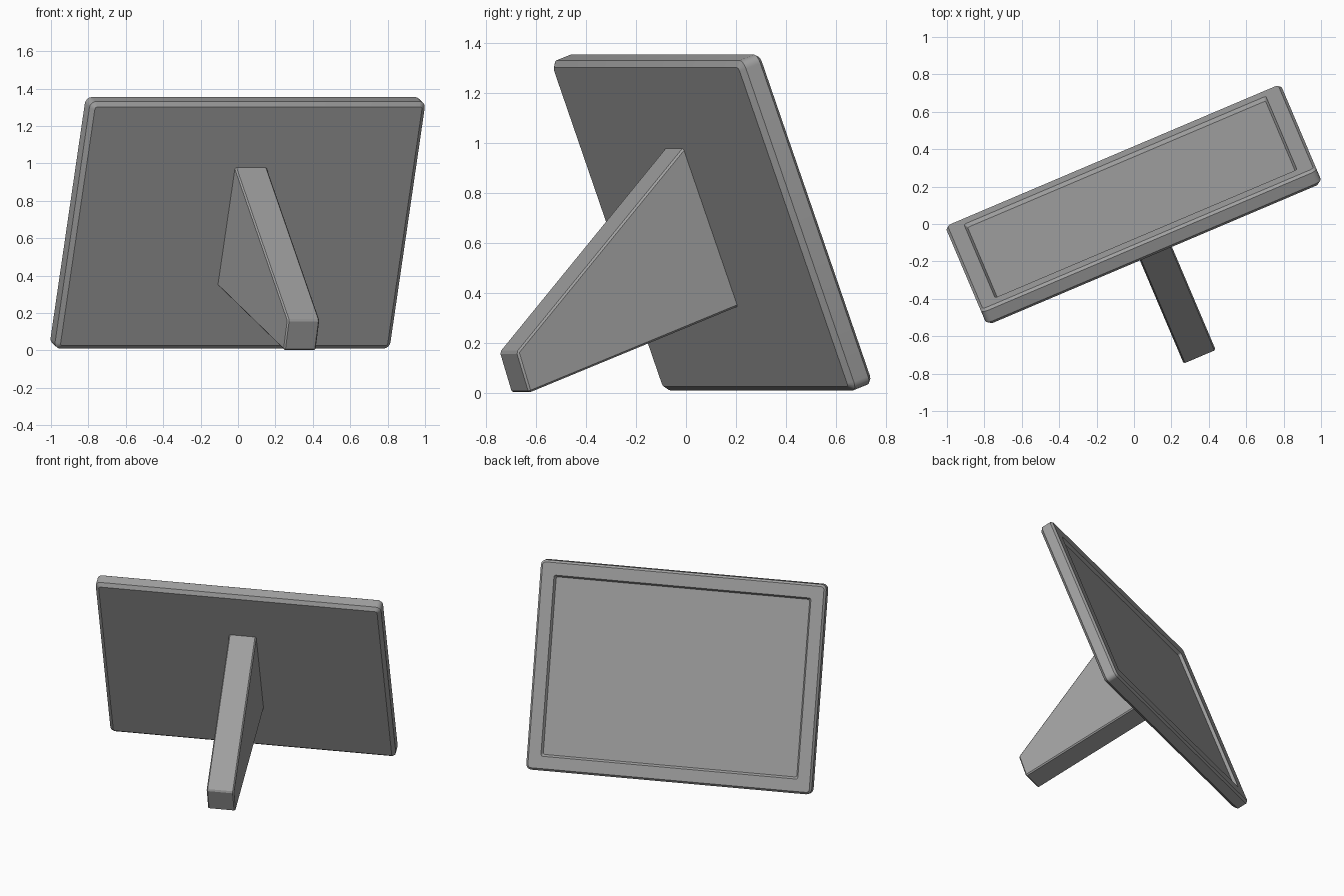
import bpy, bmesh
from math import sin, cos, pi, radians
from mathutils import Matrix

if "Cube" in bpy.data.objects:
    bpy.data.objects.remove(bpy.data.objects["Cube"])

YAW = Matrix.Rotation(radians(23), 4, 'Z')
TILT = Matrix.Rotation(radians(20.5), 4, 'X')

grey = bpy.data.materials.new("mid grey")
grey.use_nodes = True
grey.diffuse_color = (0.35, 0.35, 0.35, 1)
grey.node_tree.nodes["Principled BSDF"].inputs["Base Color"].default_value = (0.35, 0.35, 0.35, 1)


def make(name, bm, matrix):
    bmesh.ops.recalc_face_normals(bm, faces=bm.faces)
    bm.transform(matrix)
    mesh = bpy.data.meshes.new(name)
    bm.to_mesh(mesh)
    bm.free()
    mesh.materials.append(grey)
    ob = bpy.data.objects.new(name, mesh)
    bpy.context.collection.objects.link(ob)
    bpy.ops.object.select_all(action='DESELECT')
    bpy.context.view_layer.objects.active = ob
    ob.select_set(True)
    bpy.ops.object.shade_smooth_by_angle(angle=radians(28))
    return ob


def ring(bm, half_w, half_h, inset, depth, radius=0.036, steps=4):
    """Rounded rectangle outline, shrunk by inset, at the given depth."""
    r = max(radius - inset, 0.014)
    verts = []
    for q, (sx, sz) in enumerate([(1, 1), (-1, 1), (-1, -1), (1, -1)]):
        for i in range(steps + 1):
            a = (q + i / steps) * pi / 2
            verts.append(bm.verts.new((sx * (half_w - inset - r) + r * cos(a), depth,
                                       sz * (half_h - inset - r) + r * sin(a))))
    return verts


# Picture frame: chamfered back, straight sides, chamfered rim, recessed panel
W, H = 1.948, 1.411
bm = bmesh.new()
profile = [(0.024, 0), (0, 0.02), (0, 0.086), (0.014, 0.1), (0.097, 0.1), (0.109, 0.08)]
rings = [ring(bm, W / 2, H / 2, inset, depth) for inset, depth in profile]
for lower, upper in zip(rings, rings[1:]):
    for i in range(len(lower)):
        j = (i + 1) % len(lower)
        bm.faces.new((lower[i], lower[j], upper[j], upper[i]))
bm.faces.new(rings[0])
bm.faces.new(rings[-1])
make("picture_frame", bm, YAW @ Matrix.Translation((0.039, 0.295, 0)) @ TILT
     @ Matrix.Translation((0, 0, H / 2 + 0.003)))

# Stand: four-sided side profile pushed across its width, top edge meets the frame back
bm = bmesh.new()
side = [(-0.07, 0.98), (0.167, 0.345), (-0.74, 0), (-0.793, 0.163)]
face = bm.faces.new([bm.verts.new((-0.047, y, z)) for y, z in side])
out = bmesh.ops.extrude_face_region(bm, geom=[face])
bmesh.ops.translate(bm, vec=(0.186, 0, 0),
                    verts=[g for g in out["geom"] if isinstance(g, bmesh.types.BMVert)])
outer = [e for e in bm.edges if min(v.co.y + 0.37 * v.co.z for v in e.verts) < 0.25]
bmesh.ops.bevel(bm, geom=outer, offset=0.008, segments=1, affect='EDGES')
make("back_stand", bm, YAW)
